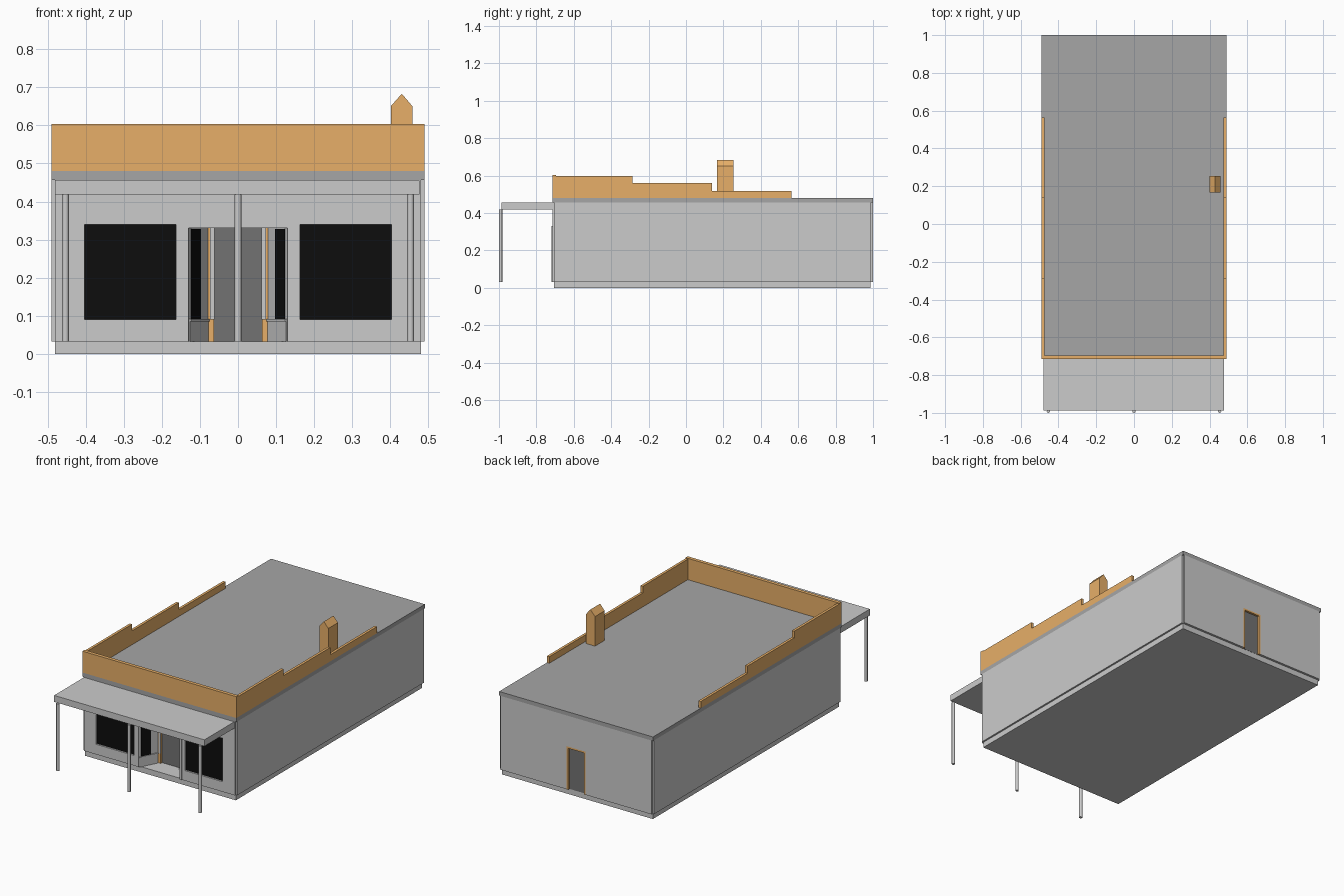
import bpy, bmesh
from mathutils import Vector

if "Cube" in bpy.data.objects:
    bpy.data.objects.remove(bpy.data.objects["Cube"])


def material(name, r, g, b):
    m = bpy.data.materials.new(name)
    m.diffuse_color = (r, g, b, 1)
    m.use_nodes = True
    m.node_tree.nodes["Principled BSDF"].inputs["Base Color"].default_value = m.diffuse_color
    return m


ORANGE = material("tan_trim", 0.8, 0.43, 0.14)
ROOF = material("roof_grey", 0.38, 0.38, 0.38)
BASE = material("base_grey", 0.52, 0.52, 0.52)
DOOR = material("door_grey", 0.17, 0.17, 0.17)
BLACK = material("dark_glass", 0.004, 0.004, 0.004)


def prism(name, pts, vec, mat=None):
    """Extrude a planar outline along vec."""
    bm = bmesh.new()
    face = bm.faces.new([bm.verts.new(p) for p in pts])
    ext = bmesh.ops.extrude_face_region(bm, geom=[face])
    top = [g for g in ext["geom"] if isinstance(g, bmesh.types.BMVert)]
    bmesh.ops.translate(bm, verts=top, vec=Vector(vec))
    bmesh.ops.recalc_face_normals(bm, faces=bm.faces)
    me = bpy.data.meshes.new(name)
    bm.to_mesh(me)
    bm.free()
    ob = bpy.data.objects.new(name, me)
    bpy.context.collection.objects.link(ob)
    if mat:
        me.materials.append(mat)
    return ob


def plan(name, xy, z0, z1, mat=None):
    return prism(name, [(x, y, z0) for x, y in xy], (0, 0, z1 - z0), mat)


def box(name, x0, x1, y0, y1, z0, z1, mat=None):
    return plan(name, [(x0, y0), (x1, y0), (x1, y1), (x0, y1)], z0, z1, mat)


def cut(target, cutter):
    cutter.hide_render = True
    mod = target.modifiers.new("cut", 'BOOLEAN')
    mod.operation, mod.solver, mod.object = 'DIFFERENCE', 'EXACT', cutter
    bpy.context.view_layer.objects.active = target
    bpy.ops.object.modifier_apply(modifier=mod.name)
    bpy.data.objects.remove(cutter)


F, B = -0.715, 1.0          # front and back wall planes
DEPTH = 0.12                # entrance recess depth

# Foundation and roof slab
box("foundation", -0.48, 0.48, -0.705, 0.987, 0, 0.032, BASE)
box("roof_slab", -0.49, 0.49, F, B, 0.457, 0.48, ROOF)

# Walls with small notched corners
half = [(0.48, F), (0.48, F + 0.01), (0.49, F + 0.01),
        (0.49, B - 0.01), (0.48, B - 0.01), (0.48, B)]
walls = plan("walls", half + [(-x, y) for x, y in reversed(half)], 0.032, 0.457)

# Openings: splayed entrance, back door, shop windows
cut(walls, plan("entrance_cutter",
                [(-0.13, F), (-0.13, F - 0.05), (0.13, F - 0.05), (0.13, F),
                 (0.07, F + DEPTH), (-0.07, F + DEPTH)], 0.0, 0.33))
cut(walls, box("back_door_cutter", -0.06, 0.06, B - 0.02, B + 0.05, 0.0, 0.28))
for s in (-1, 1):
    a, b = sorted((s * 0.163, s * 0.403))
    cut(walls, box("window_cutter", a, b, F - 0.05, F + 0.012, 0.09, 0.34))
    box("shop_window", a, b, F + 0.01, F + 0.014, 0.09, 0.34, BLACK)


# Splayed entrance sides: base panel, sill, glass, jambs
def splay(name, s, t0, t1, thick, z0, z1, mat=None):
    p0, p1 = Vector((0.13, F)), Vector((0.07, F + DEPTH))
    n = Vector((-DEPTH, -0.06)).normalized() * thick
    a, b = p0.lerp(p1, t0), p0.lerp(p1, t1)
    return plan(name, [(s * p.x, p.y) for p in (a, b, b + n, a + n)], z0, z1, mat)


for s in (-1, 1):
    splay("entrance_base_panel", s, 0.02, 0.84, 0.003, 0.032, 0.085, BASE)
    splay("entrance_sill", s, 0.02, 0.84, 0.006, 0.085, 0.091)
    splay("entrance_glass", s, 0.1, 0.52, 0.002, 0.091, 0.328, BLACK)
    a, b = sorted((s * 0.13, s * 0.144))
    box("entrance_post", a, b, F - 0.003, F + 0.01, 0.032, 0.33)
    a, b = sorted((s * 0.063, s * 0.083))
    box("entrance_door_jamb", a, b, F + DEPTH - 0.018, F + DEPTH + 0.004,
        0.032, 0.33, ORANGE)
    # Pale mullion in front of the jamb
    a, b = sorted((s * 0.062, s * 0.074))
    box("entrance_mullion", a, b, F + DEPTH - 0.022, F + DEPTH - 0.017, 0.09, 0.33)
    # Back door jambs
    a, b = sorted((s * 0.05, s * 0.06))
    box("back_door_jamb", a, b, B - 0.02, B, 0.032, 0.28, ORANGE)

# Doors
box("entrance_door", -0.064, 0.064, F + DEPTH - 0.006, F + DEPTH + 0.004,
    0.032, 0.33, DOOR)
box("back_door", -0.05, 0.05, B - 0.022, B - 0.012, 0.032, 0.27, DOOR)
box("back_door_header", -0.05, 0.05, B - 0.02, B, 0.27, 0.28, ORANGE)

# Stepped parapet
box("front_parapet", -0.49, 0.49, F, F + 0.02, 0.48, 0.603, ORANGE)
steps = [(F + 0.02, 0.48), (0.565, 0.48), (0.565, 0.518), (0.14, 0.518),
         (0.14, 0.56), (-0.285, 0.56), (-0.285, 0.598), (F + 0.02, 0.598)]
for s in (-1, 1):
    prism("side_parapet", [(s * 0.475, y, z) for y, z in steps],
          (s * 0.015, 0, 0), ORANGE)

# Gabled chimney
gable = [(0.401, 0.48), (0.458, 0.48), (0.458, 0.65), (0.43, 0.683), (0.401, 0.65)]
prism("chimney", [(x, 0.167, z) for x, z in gable], (0, 0.088, 0), ORANGE)

# Canopy on round posts
box("canopy", -0.48, 0.477, -0.987, F, 0.418, 0.455)
for x in (-0.453, 0, 0.453):
    bpy.ops.mesh.primitive_cylinder_add(vertices=12, radius=0.009, depth=0.386,
                                        location=(x, -0.991, 0.225))
    bpy.context.object.name = "canopy_post"
    bpy.ops.object.shade_smooth_by_angle()
